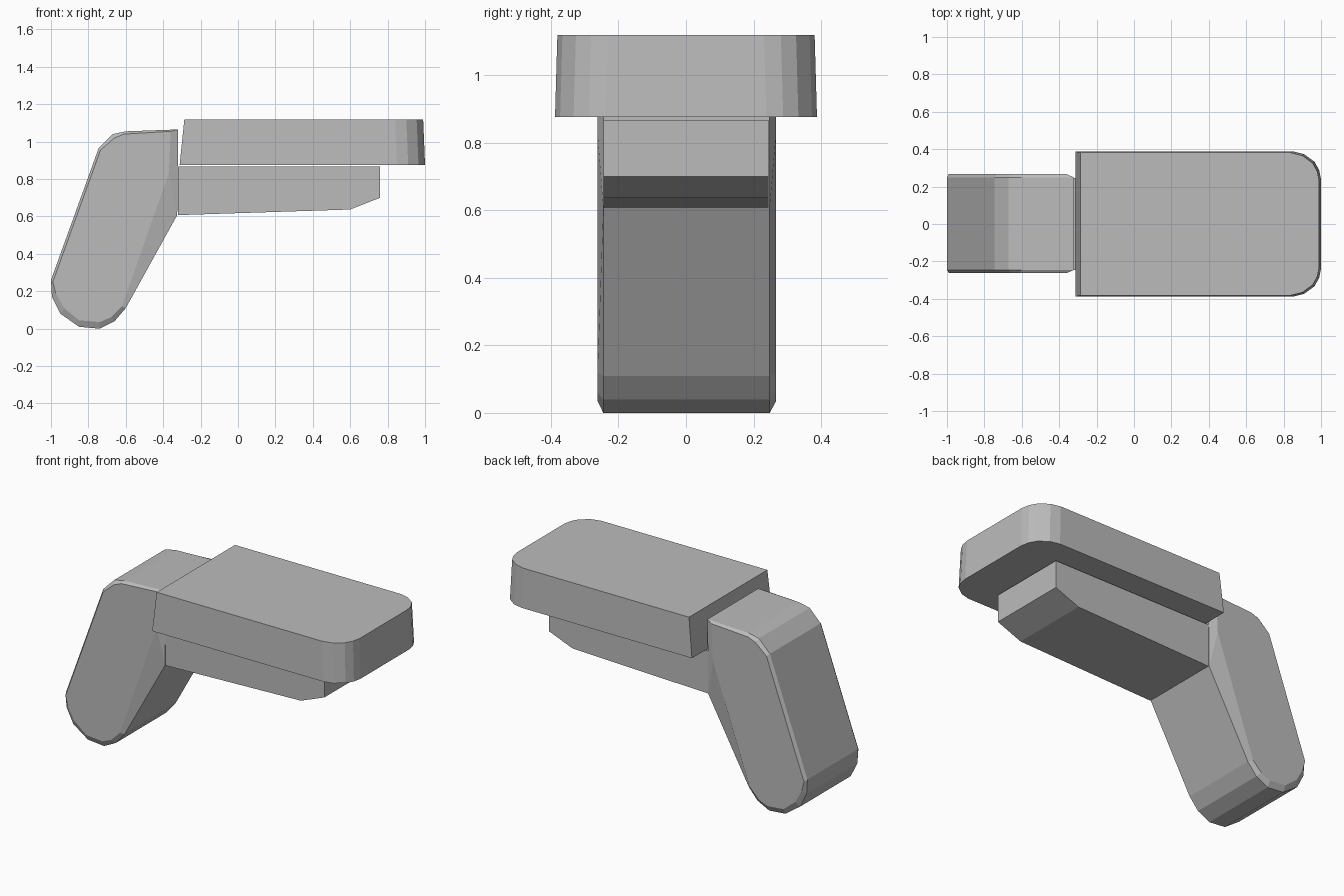
import bpy
import bmesh

old = bpy.data.objects.get("Cube")
if old:
    bpy.data.objects.remove(old, do_unlink=True)

grey = bpy.data.materials.new("plain grey")
grey.use_nodes = True
colour = (0.5, 0.5, 0.5, 1)
grey.diffuse_color = colour
grey.node_tree.nodes["Principled BSDF"].inputs["Base Color"].default_value = colour


def loft(name, rings):
    """Skin a stack of equal-length rings and cap both ends."""
    bm = bmesh.new()
    loops = [[bm.verts.new(p) for p in ring] for ring in rings]
    for a, b in zip(loops, loops[1:]):
        for i in range(len(a)):
            j = (i + 1) % len(a)
            bm.faces.new((a[i], a[j], b[j], b[i]))
    bm.faces.new(loops[0])
    bm.faces.new(loops[-1])
    bmesh.ops.recalc_face_normals(bm, faces=bm.faces)
    mesh = bpy.data.meshes.new(name)
    bm.to_mesh(mesh)
    bm.free()
    mesh.materials.append(grey)
    obj = bpy.data.objects.new(name, mesh)
    bpy.context.collection.objects.link(obj)
    return obj


def side_ring(profile, y):
    return [(x, y, z) for x, z in profile]


# Slanted grip with a rounded foot and chamfered sides
rim = [(-.32, 1.065), (-.6, 1.055), (-.67, 1.04), (-.745, .965), (-1, .26),
       (-.995, .17), (-.95, .08), (-.85, .01), (-.74, 0), (-.66, .04),
       (-.6, .11), (-.325, .607)]
side = [(-.36, 1.055), (-.61, 1.04), (-.66, 1.02), (-.735, .955), (-.99, .25),
        (-.975, .19), (-.93, .11), (-.85, .045), (-.74, .035), (-.68, .06),
        (-.62, .12), (-.37, .83)]
loft("grip", [side_ring(side, -.262), side_ring(rim, -.245),
              side_ring(rim, .248), side_ring(side, .267)])

# Lower arm with a sloped nose
arm = [(-.322, .607), (.6, .637), (.76, .7), (.76, .868), (-.322, .868)]
loft("lower_arm", [side_ring(arm, -.245), side_ring(arm, .245)])


# Upper slab, rounded at the far end and narrowing upwards
def slab_ring(back, front, half, z):
    corner = [(.15, 0), (.09, .015), (.035, .055), (.01, .1), (0, .15)]
    edge = [(back, half)] + [(front - dx, half - dy) for dx, dy in corner]
    return [(x, y, z) for x, y in edge] + [(x, -y, z) for x, y in reversed(edge)]


loft("upper_slab", [slab_ring(-.312, 1, .388, .876),
                    slab_ring(-.287, .99, .381, 1.119)])
